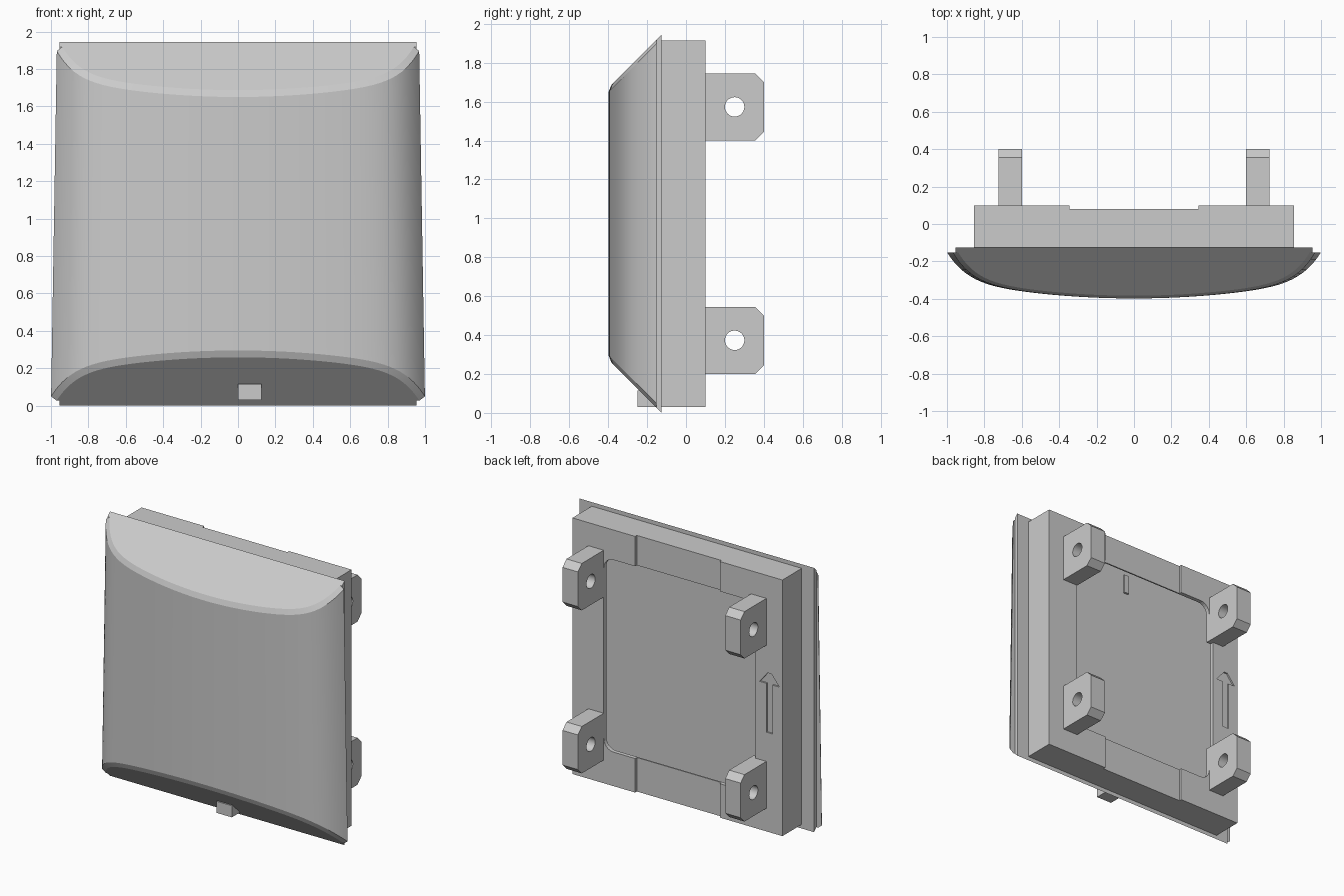
import bpy, bmesh, math

if "Cube" in bpy.data.objects:
    bpy.data.objects.remove(bpy.data.objects["Cube"])


def make_object(name, bm):
    bmesh.ops.recalc_face_normals(bm, faces=bm.faces)
    mesh = bpy.data.meshes.new(name)
    bm.to_mesh(mesh)
    bm.free()
    ob = bpy.data.objects.new(name, mesh)
    bpy.context.collection.objects.link(ob)
    return ob


def prism(name, pts, axis, lo, hi):
    """Extrude a flat outline along x (outline in y,z) or y (outline in x,z)."""
    bm = bmesh.new()
    place = (lambda u, v, d: (d, u, v)) if axis == 'x' else (lambda u, v, d: (u, d, v))
    a, b = [[bm.verts.new(place(u, v, d)) for u, v in pts] for d in (lo, hi)]
    bm.faces.new(a)
    bm.faces.new(b)
    for i in range(len(pts)):
        j = (i + 1) % len(pts)
        bm.faces.new((a[i], a[j], b[j], b[i]))
    return make_object(name, bm)


def rect(u0, u1, v0, v1):
    return [(u0, v0), (u1, v0), (u1, v1), (u0, v1)]


def round_rect(u0, u1, v0, v1, r, n=6):
    corners = [(u1 - r, v1 - r), (u0 + r, v1 - r), (u0 + r, v0 + r), (u1 - r, v0 + r)]
    return [(cu + r * math.cos((k + i / n) * math.pi / 2),
             cv + r * math.sin((k + i / n) * math.pi / 2))
            for k, (cu, cv) in enumerate(corners) for i in range(n + 1)]


def circle(cu, cv, r, n=32):
    return [(cu + r * math.cos(2 * math.pi * i / n),
             cv + r * math.sin(2 * math.pi * i / n)) for i in range(n)]


def cut(ob, cutter):
    mod = ob.modifiers.new("cut", 'BOOLEAN')
    mod.operation, mod.solver, mod.object = 'DIFFERENCE', 'EXACT', cutter
    bpy.context.view_layer.objects.active = ob
    bpy.ops.object.modifier_apply(modifier=mod.name)
    bpy.data.objects.remove(cutter)


def smooth(ob, degrees=20):
    bpy.ops.object.select_all(action='DESELECT')
    ob.select_set(True)
    bpy.context.view_layer.objects.active = ob
    bpy.ops.object.shade_smooth_by_angle(angle=math.radians(degrees))


RIM, BACK, TOP = -0.152, -0.125, 1.945

# Domed cover: bowed section lofted upward, with sloped ends and a narrow chamfer
N = 56
section = []
for i in range(N + 1):
    x = math.sin((i / N - 0.5) * math.pi)
    section.append((x, RIM - 0.246 * (1 - 0.42 * x**2 - 0.58 * x**10)))
bm = bmesh.new()
rings = []
for upper, inset in ((0, 1), (0, 0), (1, 0), (1, 1)):
    ring = []
    for x, y in section:
        if inset:
            x, y = x * 0.97, RIM + (y - RIM) * 0.94
        z = BACK - y + (0 if inset else 0.022)
        z = TOP - z if upper else z
        ring.append(bm.verts.new((x * (1 - 0.032 * z / TOP), y, z)))
    rings.append(ring)
for lower, higher in zip(rings, rings[1:]):
    for i in range(N):
        bm.faces.new((lower[i], lower[i + 1], higher[i + 1], higher[i]))
bm.faces.new(rings[0])
bm.faces.new(rings[3])
bm.faces.new([r[0] for r in rings] + [r[-1] for r in reversed(rings)])
smooth(make_object("front_cover", bm))

# Thin lip behind the cover, continuing the sloped ends
prism("cover_lip", [(RIM, BACK - RIM), (BACK, 0), (BACK, TOP), (RIM, TOP - BACK + RIM)],
      'x', -0.955, 0.955)

# Hollow rear frame: thin back plate with centre notch, rounded opening and arrow
PLATE, FLOOR = 0.07, -0.092
frame = prism("rear_frame", rect(-0.855, 0.855, 0.03, 1.915), 'y', BACK, 0.10)
cut(frame, prism("notch_cutter", rect(-0.345, 0.345, -0.1, 2.1), 'y', 0.08, 0.2))
cut(frame, prism("opening_cutter", round_rect(-0.60, 0.60, 0.28, 1.695, 0.08), 'y', 0.0, 0.2))
# The opening is a little wider between the lugs on the arrow side
cut(frame, prism("opening_side_cutter", rect(-0.635, -0.5, 0.40, 1.575), 'y', 0.0, 0.2))
cut(frame, prism("cavity_cutter", rect(-0.825, 0.825, 0.06, 1.885), 'y', FLOOR, PLATE))
arrow = [(-0.025, 0.76), (0.025, 0.76), (0.025, 1.12), (0.08, 1.12),
         (0.015, 1.2), (-0.015, 1.2), (-0.08, 1.12), (-0.025, 1.12)]
cut(frame, prism("arrow_cutter", [(x - 0.75, z) for x, z in arrow], 'y', 0.088, 0.2))

# Small rib on the cavity floor, behind the top edge of the opening
prism("inner_rib", rect(-0.02, 0.02, 1.64, 1.78), 'y', FLOOR - 0.01, FLOOR + 0.015)

# Four chamfered mounting lugs with bolt holes
for side, x0 in (("right", 0.60), ("left", -0.725)):
    for level, z0 in (("lower", 0.20), ("upper", 1.40)):
        z1, c = z0 + 0.345, 0.045
        lug = prism(f"{level}_{side}_lug",
                    [(PLATE, z0), (0.4 - c, z0), (0.4, z0 + c),
                     (0.4, z1 - c), (0.4 - c, z1), (PLATE, z1)], 'x', x0, x0 + 0.125)
        cut(lug, prism("hole_cutter", circle(0.25, z0 + 0.173, 0.05), 'x', x0 - 0.1, x0 + 0.25))
        smooth(lug)

# Small latch tab under the cover
prism("latch_tab", rect(0, 0.125, 0.03, 0.115), 'y', -0.25, -0.1)
